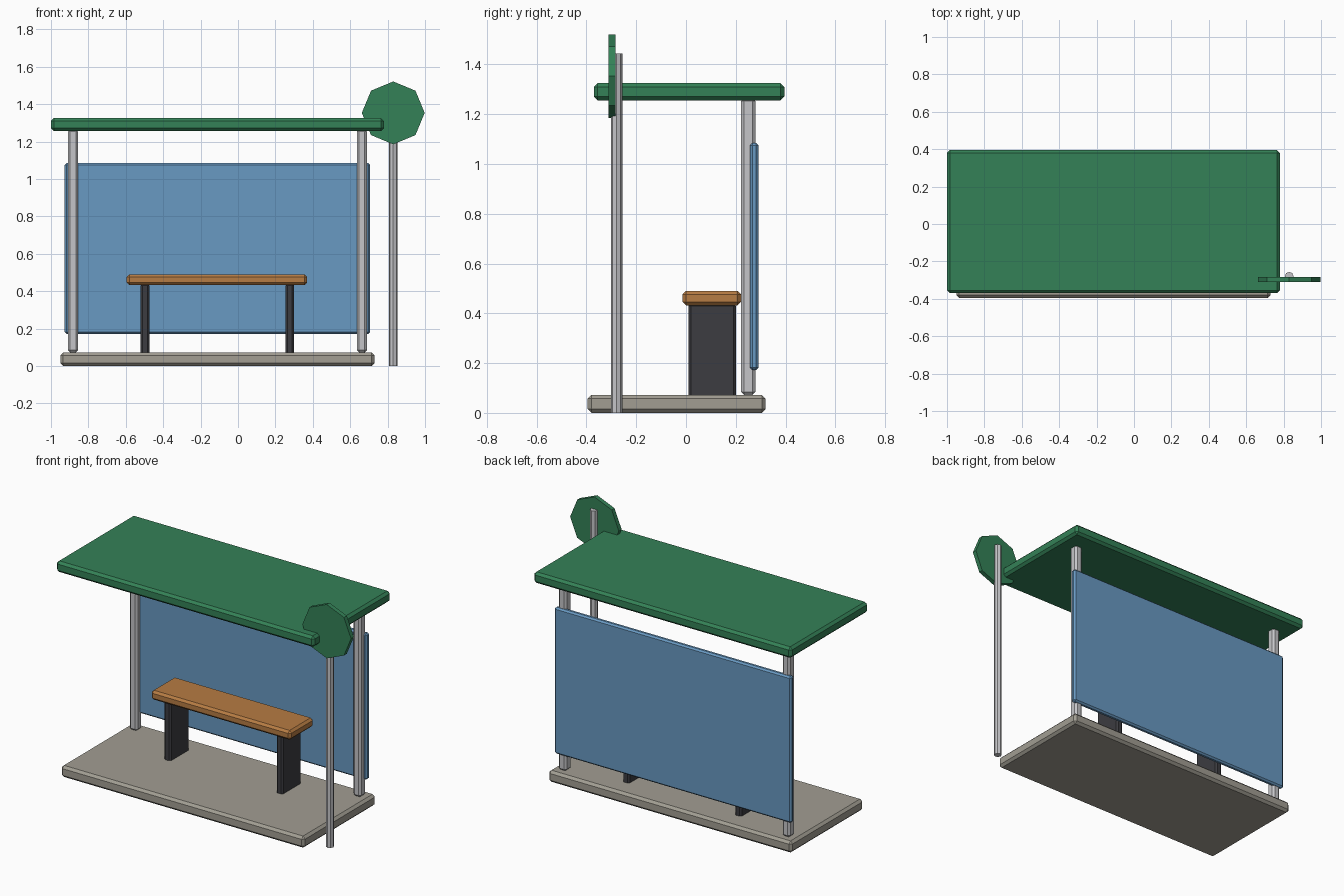
import bpy

cube = bpy.data.objects.get("Cube")
if cube:
    bpy.data.objects.remove(cube, do_unlink=True)


def material(name, color):
    mat = bpy.data.materials.new(name)
    mat.use_nodes = True
    mat.diffuse_color = (*color, 1)
    mat.node_tree.nodes["Principled BSDF"].inputs["Base Color"].default_value = (*color, 1)
    return mat


green = material("green paint", (0.034, 0.22, 0.095))
concrete = material("concrete", (0.36, 0.34, 0.29))
steel = material("light steel", (0.56, 0.56, 0.58))
blue = material("blue panel", (0.14, 0.32, 0.54))
wood = material("bench wood", (0.47, 0.2, 0.056))
dark = material("dark metal", (0.045, 0.045, 0.052))


def box(name, low, high, mat, bevel=0.015):
    """Chamfered box spanning two opposite corners."""
    center = [(a + b) / 2 for a, b in zip(low, high)]
    bpy.ops.mesh.primitive_cube_add(size=1, location=center)
    obj = bpy.context.object
    obj.name = name
    obj.scale = [b - a for a, b in zip(low, high)]
    bpy.ops.object.transform_apply(location=False, rotation=False, scale=True)
    obj.data.materials.append(mat)
    mod = obj.modifiers.new("chamfer", "BEVEL")
    mod.width = bevel
    mod.segments = 1
    return obj


def octagon(name, radius, depth, location, mat, tilt=0):
    """Eight-sided flat-shaded prism."""
    bpy.ops.mesh.primitive_cylinder_add(vertices=8, radius=radius, depth=depth,
                                        location=location, rotation=(tilt, 0, 0))
    obj = bpy.context.object
    obj.name = name
    obj.data.materials.append(mat)
    return obj


# Shelter shell
box("floor_slab", (-0.95, -0.395, 0), (0.73, 0.32, 0.072), concrete)
box("roof", (-1, -0.37, 1.256), (0.78, 0.395, 1.325), green)
box("back_panel", (-0.927, 0.257, 0.172), (0.707, 0.291, 1.085), blue, 0.01)

# Rear posts and bench legs, paired about the shelter's middle
middle = -0.11
for side, sign in (("right", -1), ("left", 1)):
    x = middle + sign * 0.772
    box(f"{side}_post", (x - 0.027, 0.222, 0.072), (x + 0.027, 0.279, 1.265), steel, 0.012)
    x = middle + sign * 0.387
    box(f"{side}_bench_leg", (x - 0.023, 0.01, 0.06), (x + 0.023, 0.2, 0.44), dark, 0.01)

# Bench
box("bench_seat", (-0.595, -0.014, 0.432), (0.37, 0.221, 0.49), wood, 0.014)

# Stop sign on its pole
octagon("sign_pole", 0.023, 1.445, (0.83, -0.279, 0.7225), steel)
octagon("sign_plate", 0.168, 0.028, (0.83, -0.297, 1.353), green, 1.5708)
